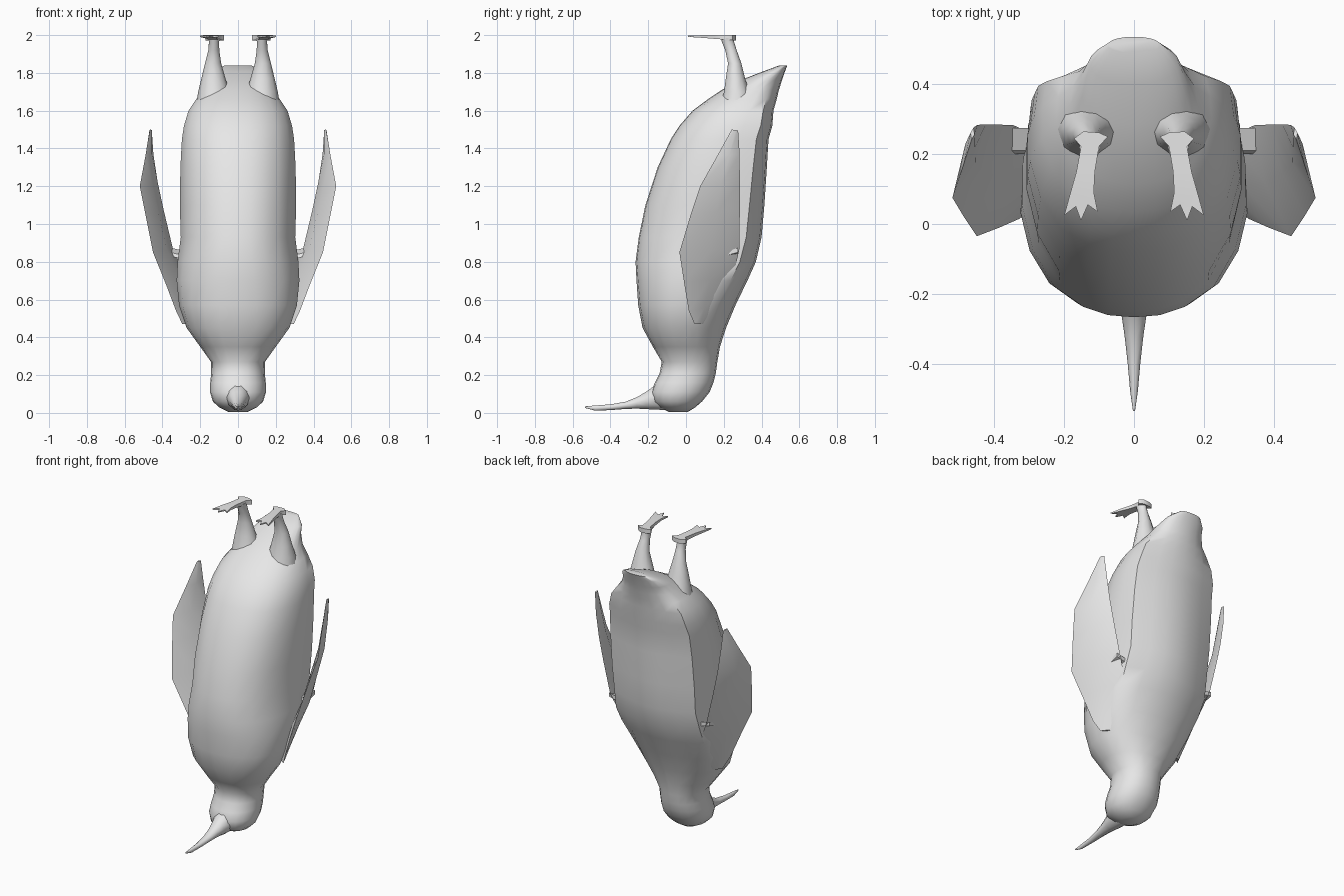
import bpy, bmesh, math

grey = bpy.data.materials.new("plain_grey")
grey.diffuse_color = (0.8, 0.8, 0.8, 1)


def finish(name, bm, angle=50):
    bmesh.ops.recalc_face_normals(bm, faces=bm.faces)
    me = bpy.data.meshes.new(name)
    bm.to_mesh(me)
    bm.free()
    me.materials.append(grey)
    ob = bpy.data.objects.new(name, me)
    bpy.context.collection.objects.link(ob)
    bpy.ops.object.select_all(action='DESELECT')
    ob.select_set(True)
    bpy.context.view_layer.objects.active = ob
    bpy.ops.object.shade_smooth_by_angle(angle=math.radians(angle))
    return ob


def loft(name, rings, angle=50):
    """Skin a list of point rings and cap both ends."""
    bm = bmesh.new()
    vs = [[bm.verts.new(p) for p in r] for r in rings]
    n = len(vs[0])
    for a, b in zip(vs, vs[1:]):
        for i in range(n):
            j = (i + 1) % n
            bm.faces.new((a[i], a[j], b[j], b[i]))
    bm.faces.new(vs[0])
    bm.faces.new(vs[-1])
    return finish(name, bm, angle)


def flip(p, s):
    return (p[0] * s, p[1], p[2])


def smooth(v):
    v = min(1, max(0, v))
    return v * v * (3 - 2 * v)


# Body, head and tail: z, half width, front y, back y
profile = [
    (0.005, 0.05, -0.09, 0.01), (0.03, 0.1, -0.14, 0.05), (0.06, 0.133, -0.175, 0.085),
    (0.11, 0.148, -0.185, 0.125), (0.16, 0.147, -0.165, 0.145), (0.21, 0.142, -0.14, 0.158),
    (0.27, 0.143, -0.128, 0.166), (0.35, 0.2, -0.175, 0.18), (0.45, 0.272, -0.23, 0.212),
    (0.57, 0.312, -0.253, 0.262), (0.7, 0.325, -0.262, 0.325), (0.8, 0.32, -0.267, 0.37),
    (0.93, 0.303, -0.25, 0.4), (1.1, 0.308, -0.215, 0.415), (1.3, 0.305, -0.15, 0.428),
    (1.45, 0.297, -0.08, 0.437), (1.52, 0.286, -0.035, 0.457), (1.6, 0.262, 0.035, 0.463),
    (1.66, 0.222, 0.115, 0.48), (1.71, 0.182, 0.19, 0.492), (1.76, 0.155, 0.285, 0.508),
    (1.805, 0.128, 0.4, 0.523), (1.838, 0.075, 0.49, 0.536)]
# Trunk half section: width share and depth share from front to back
section = [(0, 0), (0.22, 0.008), (0.43, 0.04), (0.7, 0.13), (0.9, 0.3), (1, 0.5),
           (1, 0.7), (0.96, 0.875), (0.6, 0.945), (0.3, 0.985), (0, 1)]
rings = []
for z, w, yf, yb in profile:
    t = smooth((z - 0.4) / 0.5) * smooth((1.78 - z) / 0.2)
    half = []
    for i, (sx, sy) in enumerate(section):
        a = math.pi * i / 10
        x = t * sx + (1 - t) * math.sin(a) ** 0.88
        d = t * sy + (1 - t) * (0.5 - 0.5 * math.cos(a))
        half.append((w * x, yf + (yb - yf) * d, z))
    rings.append(half + [flip(p, -1) for p in half[-2:0:-1]])
loft("body", rings)

# Beak: y, half width, bottom z, top z
beak = [(-0.10, 0.065, 0.012, 0.17), (-0.17, 0.06, 0.014, 0.145), (-0.21, 0.047, 0.018, 0.115),
        (-0.26, 0.036, 0.021, 0.085), (-0.32, 0.027, 0.02, 0.06), (-0.40, 0.018, 0.014, 0.046),
        (-0.48, 0.011, 0.011, 0.04), (-0.535, 0.003, 0.026, 0.035)]
loft("beak", [[(w * math.cos(k * math.pi / 5), y,
                (lo + hi) / 2 + (hi - lo) / 2 * math.sin(k * math.pi / 5))
               for k in range(10)] for y, w, lo, hi in beak])

# Wing stations: leading edge, trailing edge, thickness (root buried in the body)
wing = [((0.295, 0.045, 0.47), (0.24, 0.10, 0.47), 0.008),
        ((0.328, 0.015, 0.54), (0.25, 0.17, 0.57), 0.015),
        ((0.385, -0.01, 0.69), (0.275, 0.25, 0.72), 0.022),
        ((0.45, -0.035, 0.85), (0.345, 0.283, 0.87), 0.022),
        ((0.49, 0.025, 1.05), (0.395, 0.285, 1.08), 0.02),
        ((0.52, 0.075, 1.2), (0.425, 0.285, 1.22), 0.018),
        ((0.49, 0.165, 1.36), (0.448, 0.284, 1.37), 0.014),
        ((0.465, 0.242, 1.5), (0.46, 0.276, 1.495), 0.006)]

# Leg rings: centre, x radius, y radius
leg = [((0.12, 0.28, 1.58), 0.11, 0.12), ((0.128, 0.268, 1.70), 0.083, 0.07),
       ((0.13, 0.262, 1.77), 0.064, 0.054), ((0.132, 0.258, 1.85), 0.043, 0.037),
       ((0.128, 0.238, 1.92), 0.029, 0.032), ((0.127, 0.222, 1.965), 0.027, 0.034),
       ((0.127, 0.22, 1.985), 0.03, 0.038)]

# Webbed foot outline with three toes
foot = [(0.1, 0.262), (0.075, 0.25), (0.1, 0.222), (0.112, 0.15), (0.115, 0.09), (0.104, 0.035),
        (0.132, 0.055), (0.152, 0.01), (0.167, 0.05), (0.2, 0.025), (0.182, 0.09),
        (0.165, 0.15), (0.152, 0.222), (0.172, 0.245), (0.145, 0.265)]

for s, side in ((1, "right"), (-1, "left")):
    rings = []
    for a, b, t in wing:
        m = [a[k] * 0.5 + b[k] * 0.5 for k in range(3)]
        rings.append([flip(p, s) for p in (
            a, (m[0] + t, m[1] + t / 3, m[2]), b, (m[0] - t, m[1] - t / 3, m[2]))])
    loft(side + "_wing", rings, 60)

    # Small stub joining wing and body
    loft(side + "_wing_joint", [[flip(p, s) for p in (
        (x, 0.2, z), (x, 0.275, z + 0.02), (x, 0.275, z + 0.045), (x, 0.21, z + 0.02))]
        for x, z in ((0.27, 0.81), (0.362, 0.83))], 30)

    loft(side + "_leg", [[flip((c[0] + rx * math.cos(k * math.pi / 5),
                                c[1] + ry * math.sin(k * math.pi / 5), c[2]), s)
                          for k in range(10)] for c, rx, ry in leg])

    # Foot plate, thicker toward the heel
    bm = bmesh.new()
    top = [bm.verts.new(flip((x, y, 2.0 - 0.003 * (y < 0.06)), s)) for x, y in foot]
    low = [bm.verts.new(flip((x, y, 1.99 - 0.08 * max(0, y - 0.03)), s)) for x, y in foot]
    bm.faces.new(top)
    bm.faces.new(low[::-1])
    for i in range(len(foot)):
        j = (i + 1) % len(foot)
        bm.faces.new((top[i], low[i], low[j], top[j]))
    bmesh.ops.triangulate(bm, faces=[f for f in bm.faces if len(f.verts) > 4])
    finish(side + "_foot", bm, 60)
